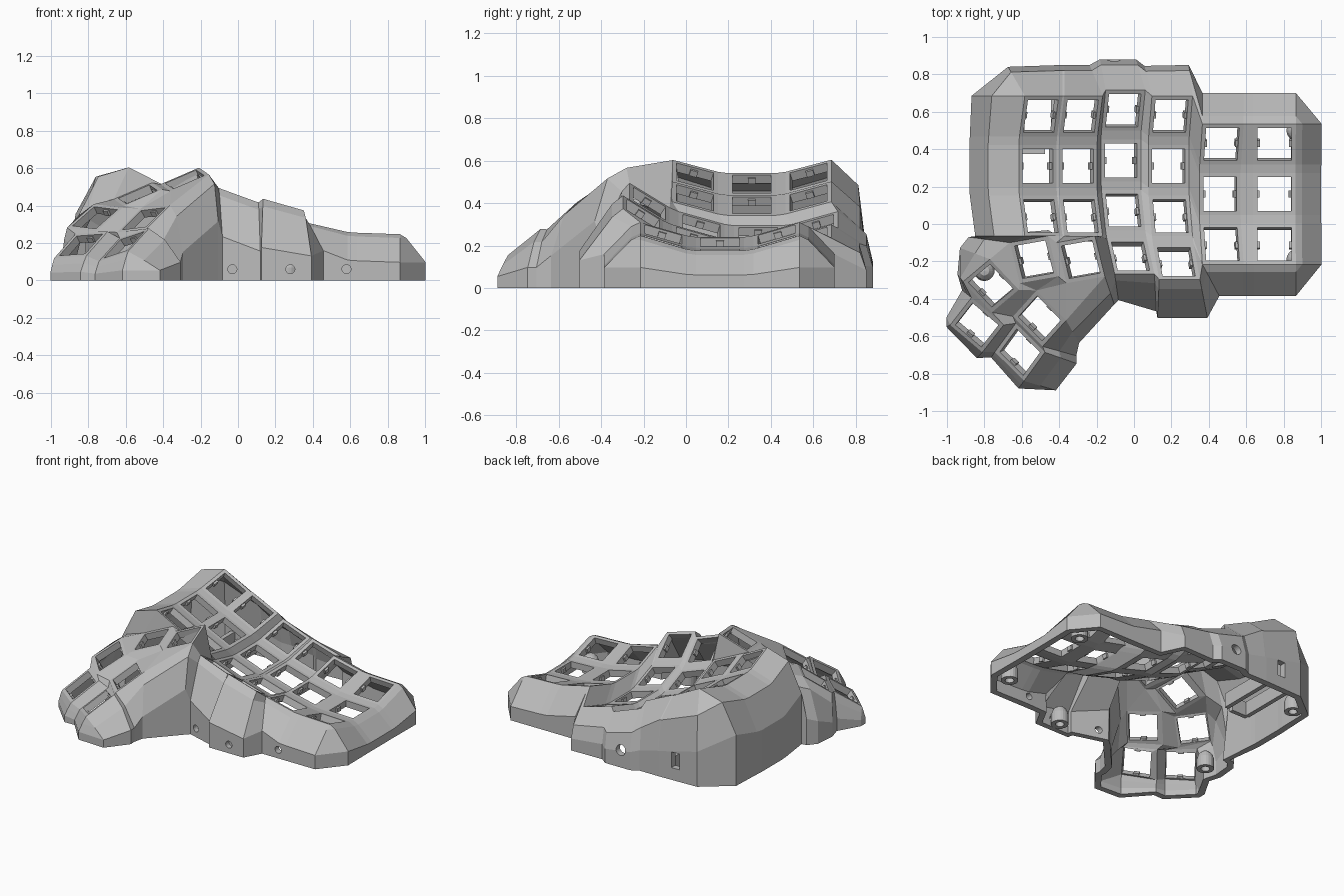
import bpy, bmesh
from math import radians, sin, pi
from mathutils import Vector, Matrix, Euler

cube = bpy.data.objects.get("Cube")
if cube:
    bpy.data.objects.remove(cube)

grey = bpy.data.materials.new("plain grey")
grey.use_nodes = True
tint = (0.5, 0.5, 0.5, 1)
grey.diffuse_color = tint
grey.node_tree.nodes["Principled BSDF"].inputs["Base Color"].default_value = tint

HOLE, MOUNT, THICK = 0.091, 0.113, 0.045
STEP = radians(16.5)               # finger columns curve along a circle
BOW = .267 / sin(STEP)


def finish(name, bm, hidden=False):
    mesh = bpy.data.meshes.new(name)
    bm.to_mesh(mesh)
    bm.free()
    mesh.materials.append(grey)
    ob = bpy.data.objects.new(name, mesh)
    bpy.context.collection.objects.link(ob)
    ob.hide_render = hidden
    ob.hide_viewport = hidden
    return ob


def add_box(bm, size, frame):
    bmesh.ops.create_cube(bm, size=1, matrix=frame @ Matrix.Diagonal((*size, 1)))


# Key frames: finger columns (x, y, z, tilt), then the thumb cluster
frames = {}
columns = [(-.515, .31, .49, 27), (-.30, .31, .39, 25), (-.07, .34, .255, 20),
           (.185, .31, .20, 16), (.46, .16, .215, 13), (.75, .16, .18, 2)]
for c, (x, y, z, tilt) in enumerate(columns):
    for r in range(4 if c in (2, 3) else 3):
        frames[c, r] = (Matrix.Translation((x, y, z))
                        @ Matrix.Rotation(radians(tilt), 4, 'Y')
                        @ Matrix.Translation((0, 0, BOW))
                        @ Matrix.Rotation((1 - r) * STEP, 4, 'X')
                        @ Matrix.Translation((0, 0, -BOW)))
thumbs = {"U": ((-.285, -.19, .54), (10, -23, 10)),
          "T": ((-.535, -.19, .46), (10, -23, 10)),
          "D": ((-.765, -.33, .335), (6, -34, 40)),
          "C": ((-.505, -.505, .33), (-6, -34, 48)),
          "B": ((-.84, -.54, .19), (-4, -35, 52)),
          "A": ((-.61, -.685, .19), (-16, -33, 54))}
for key, (place, turn) in thumbs.items():
    frames[key] = (Matrix.Translation(place)
                   @ Euler([radians(a) for a in turn], 'XYZ').to_matrix().to_4x4())

SIGNS = {"bl": (-1, -1), "br": (1, -1), "tr": (1, 1), "tl": (-1, 1)}


def corner(key, name, half=MOUNT):
    sx, sy = SIGNS[name]
    return frames[key] @ Vector((sx * half, sy * half, 0))


shell = bmesh.new()


def face(*points):
    clean = []
    for p in points:
        if all((p - q).length > 1e-4 for q in clean):
            clean.append(p)
    if len(clean) > 2:
        shell.faces.new([shell.verts.new(p) for p in clean])


def web(*parts):
    face(*[corner(k, n) for k, n in parts])


def beside(a, b):
    web((a, "br"), (b, "bl"), (b, "tl"), (a, "tr"))


def above(a, b):
    web((a, "tl"), (a, "tr"), (b, "br"), (b, "bl"))


# Square socket rims
names = list(SIGNS)
for key in frames:
    for n, m in zip(names, names[1:] + names[:1]):
        face(corner(key, n), corner(key, m), corner(key, m, HOLE), corner(key, n, HOLE))

# Webs between finger keys
for c in range(6):
    for r in range(4):
        here, right, down, diag = (c, r), (c + 1, r), (c, r + 1), (c + 1, r + 1)
        if here in frames and right in frames:
            beside(here, right)
        if here in frames and down in frames:
            above(down, here)
        if all(k in frames for k in (here, right, down, diag)):
            web((down, "tr"), (diag, "tl"), (right, "bl"), (here, "br"))
web(((3, 2), "br"), ((3, 3), "tr"), ((4, 2), "bl"))
web(((3, 3), "tr"), ((3, 3), "br"), ((4, 2), "bl"))

# Webs inside the thumb cluster and up to the finger keys
for a, b in ("TU", "AC", "BD", "DT"):
    beside(a, b)
above("A", "B")
above("C", "D")
web(("A", "tr"), ("C", "tl"), ("D", "bl"), ("B", "br"))
web(("D", "br"), ("C", "tr"), ("T", "bl"))
web(("C", "tr"), ("T", "br"), ("T", "bl"))
web(("C", "tr"), ("U", "bl"), ("T", "br"))
web(("C", "tr"), ("C", "br"), ("U", "bl"))
web(("C", "br"), ("U", "br"), ("U", "bl"))
web(("T", "tl"), ("T", "tr"), ((0, 2), "br"), ((0, 2), "bl"))
web(("T", "tr"), ("U", "tl"), ((1, 2), "bl"), ((0, 2), "br"))
web(("U", "tl"), ("U", "tr"), ((1, 2), "br"), ((1, 2), "bl"))
web(("U", "tr"), ((2, 3), "tl"), ((2, 2), "bl"), ((1, 2), "br"))
web(("U", "tr"), ("U", "br"), ((2, 3), "bl"), ((2, 3), "tl"))

# Wall sections: knee reach, knee drop, total fall before the upright part
SIDE, BACK, LOW, FRONT, BLOCK = ((.62, .05, .25), (.82, .12, .36), (.25, .02, .15),
                                 (.25, .04, .26), (.5, .06, .25))
N, S, E, W = (0, .165), (0, -.17), (.138, 0), (-.265, 0)

# Outer wall: rim corners in order, each with its outward reach and section
rim = [((0, r), n, W, SIDE) for r in (2, 1, 0) for n in ("bl", "tl")][:-1]
rim += [((0, 0), "tl", (-.285, 0), SIDE), ((0, 0), "tl", (-.09, .155), BACK),
        ((0, 0), "tr", N, BACK), ((1, 0), "tl", N, BACK), ((1, 0), "tr", (-.07, .165), BACK),
        ((2, 0), "tl", (-.03, .165), BACK), ((2, 0), "tr", (-.05, .165), BACK),
        ((3, 0), "tl", (-.04, .16), BACK), ((3, 0), "tr", (-.02, .165), BACK)]
rim += [((c, 0), n, N, LOW) for c in (4, 5) for n in ("tl", "tr")]
rim += [((5, r), n, E, LOW) for r in range(3) for n in ("tr", "br")]
rim += [((5, 2), "br", S, LOW), ((5, 2), "bl", S, LOW), ((4, 2), "br", S, LOW),
        ((4, 2), "bl", (.09, -.17), LOW), ((3, 3), "br", (.04, -.205), FRONT),
        ((3, 3), "bl", (-.01, -.205), FRONT), ((2, 3), "br", (.01, -.2), FRONT),
        ((2, 3), "bl", (.02, -.14), FRONT), ("U", "br", (.05, -.15), (.6, .05, .25)),
        ("C", "br", (.07, -.12), BLOCK), ("C", "bl", (.18, -.05), BLOCK),
        ("A", "br", (.17, -.06), BLOCK), ("A", "bl", (.17, -.05), BLOCK),
        ("A", "bl", (-.03, -.04), BLOCK), ("A", "tl", (-.02, -.03), BLOCK),
        ("B", "bl", (-.03, -.03), BLOCK), ("B", "tl", (-.02, -.01), BLOCK),
        ("B", "tl", (-.02, .04), BLOCK), ("B", "tr", (-.05, .04), BLOCK),
        ("D", "tl", (-.03, .04), BLOCK), ("D", "tr", (-.16, .06), BLOCK),
        ("T", "tl", (-.22, .03), SIDE)]


def wall_line(key, name, reach, section):
    p, d = corner(key, name), Vector((*reach, 0))
    out, drop, fall = section
    low = max(p.z - fall, p.z * .35)
    knee = p + d * out
    knee.z = max(p.z - drop, p.z * .7)
    foot = p + d
    return [p, knee, Vector((foot.x, foot.y, low)), Vector((foot.x, foot.y, 0))]


lines = [wall_line(*entry) for entry in rim]
for a, b in zip(lines, lines[1:] + lines[:1]):
    for i in range(3):
        face(a[i], b[i], b[i + 1], a[i + 1])

bmesh.ops.remove_doubles(shell, verts=shell.verts, dist=.0005)
bmesh.ops.recalc_face_normals(shell, faces=shell.faces)
if sum(f.normal.z * f.calc_area() for f in shell.faces) < 0:
    bmesh.ops.reverse_faces(shell, faces=shell.faces)
case = finish("case_shell", shell)
solid = case.modifiers.new("thickness", 'SOLIDIFY')
solid.thickness, solid.offset = THICK, -1

# Ports through the wall
ports = bmesh.new()
upright = Matrix.Rotation(pi / 2, 4, 'X')
for x, y, z, radius in ((-.03, -.46, .06, .024), (.28, -.5, .06, .024),
                        (.58, -.38, .06, .024), (-.11, .86, .12, .036)):
    bmesh.ops.create_cone(ports, cap_ends=True, segments=20, radius1=radius, radius2=radius,
                          depth=.22, matrix=Matrix.Translation((x, y, z)) @ upright)
add_box(ports, (.06, .22, .11), Matrix.Translation((-.51, .85, .14)))
cutter = finish("port_cutter", ports, hidden=True)
cut = case.modifiers.new("ports", 'BOOLEAN')
cut.operation, cut.solver, cut.object = 'DIFFERENCE', 'EXACT', cutter

# Small clips on the side walls of each socket
clips = bmesh.new()
for frame in frames.values():
    for side in (-1, 1):
        add_box(clips, (.018, .036, .03),
                frame @ Matrix.Translation((side * (HOLE - .004), 0, -.026)))
finish("socket_clips", clips)

# Hollow screw posts with domed tops
posts = bmesh.new()
profile = [(0, .06), (.028, .06), (.028, 0), (.055, 0), (.055, .07), (.045, .1),
           (.025, .12), (0, .125)]
for x, y in ((-.8, -.25), (-.76, .66), (.87, -.19), (.87, .5), (.27, -.41)):
    verts = [posts.verts.new((x + r, y, z)) for r, z in profile]
    edges = [posts.edges.new(pair) for pair in zip(verts, verts[1:])]
    bmesh.ops.spin(posts, geom=verts + edges, cent=(x, y, 0), axis=(0, 0, 1),
                   angle=2 * pi, steps=20)
bmesh.ops.remove_doubles(posts, verts=posts.verts, dist=.0005)
bmesh.ops.recalc_face_normals(posts, faces=posts.faces)
finish("screw_posts", posts)

# Board holder behind the square port
holder = bmesh.new()
for x in (-.6, -.43):
    add_box(holder, (.03, .4, .1), Matrix.Translation((x, .6, .07)))
add_box(holder, (.13, .03, .1), Matrix.Translation((-.54, .39, .07)))
finish("board_holder", holder)
